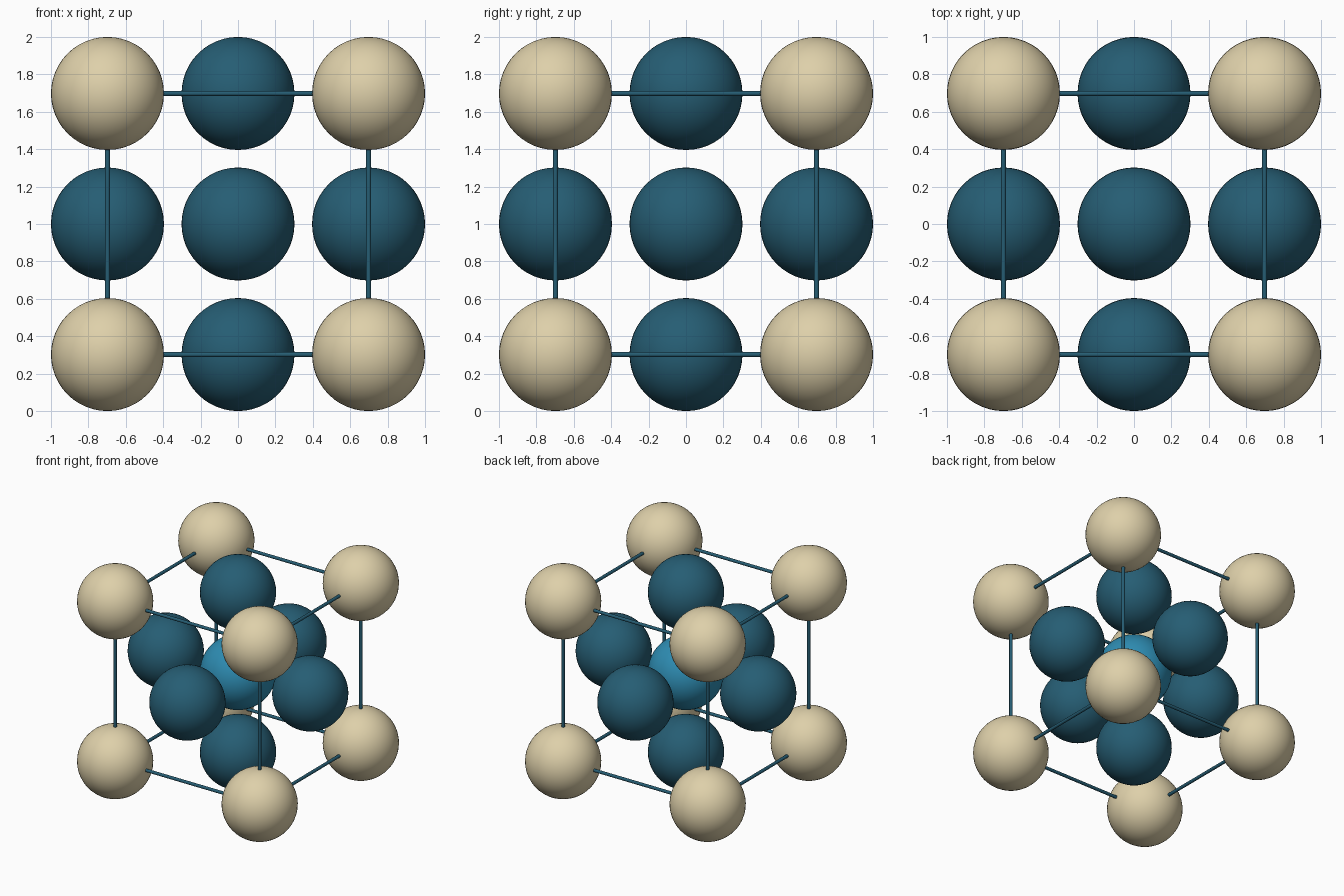
import bpy
from itertools import product
from mathutils import Vector

if "Cube" in bpy.data.objects:
    bpy.data.objects.remove(bpy.data.objects["Cube"])

R = 0.302          # atom radius
A = 1.0 - R        # half edge of the cell
ROD = 0.0135       # edge rod radius
C = Vector((0, 0, 1))


def material(name, rgb):
    m = bpy.data.materials.new(name)
    m.diffuse_color = (*rgb, 1)
    m.use_nodes = True
    m.node_tree.nodes["Principled BSDF"].inputs["Base Color"].default_value = m.diffuse_color
    return m


cream = material("cream", (0.73, 0.63, 0.40))
navy = material("dark teal", (0.019, 0.110, 0.173))
blue = material("bright blue", (0.027, 0.262, 0.445))


def finish(name, mat):
    ob = bpy.context.object
    ob.name = name
    ob.data.materials.append(mat)
    bpy.ops.object.shade_smooth_by_angle()


def ball(name, offset, mat):
    bpy.ops.mesh.primitive_uv_sphere_add(segments=48, ring_count=24, radius=R,
                                         location=C + Vector(offset))
    finish(name, mat)


# Corner atoms
for s in product((-A, A), repeat=3):
    ball("corner_ball", s, cream)

# Face-centre atoms and cell edges, one axis at a time
for axis in range(3):
    for s in (-A, A):
        p = [0, 0, 0]
        p[axis] = s
        ball("face_ball", p, navy)
    for u, v in product((-A, A), repeat=2):
        p = [u, v]
        p.insert(axis, 0)
        d = Vector((0, 0, 0))
        d[axis] = 1
        bpy.ops.mesh.primitive_cylinder_add(vertices=16, radius=ROD, depth=2 * A,
                                            location=C + Vector(p),
                                            rotation=d.to_track_quat('Z', 'Y').to_euler())
        finish("edge_rod", navy)

# Central atom
ball("centre_ball", (0, 0, 0), blue)
